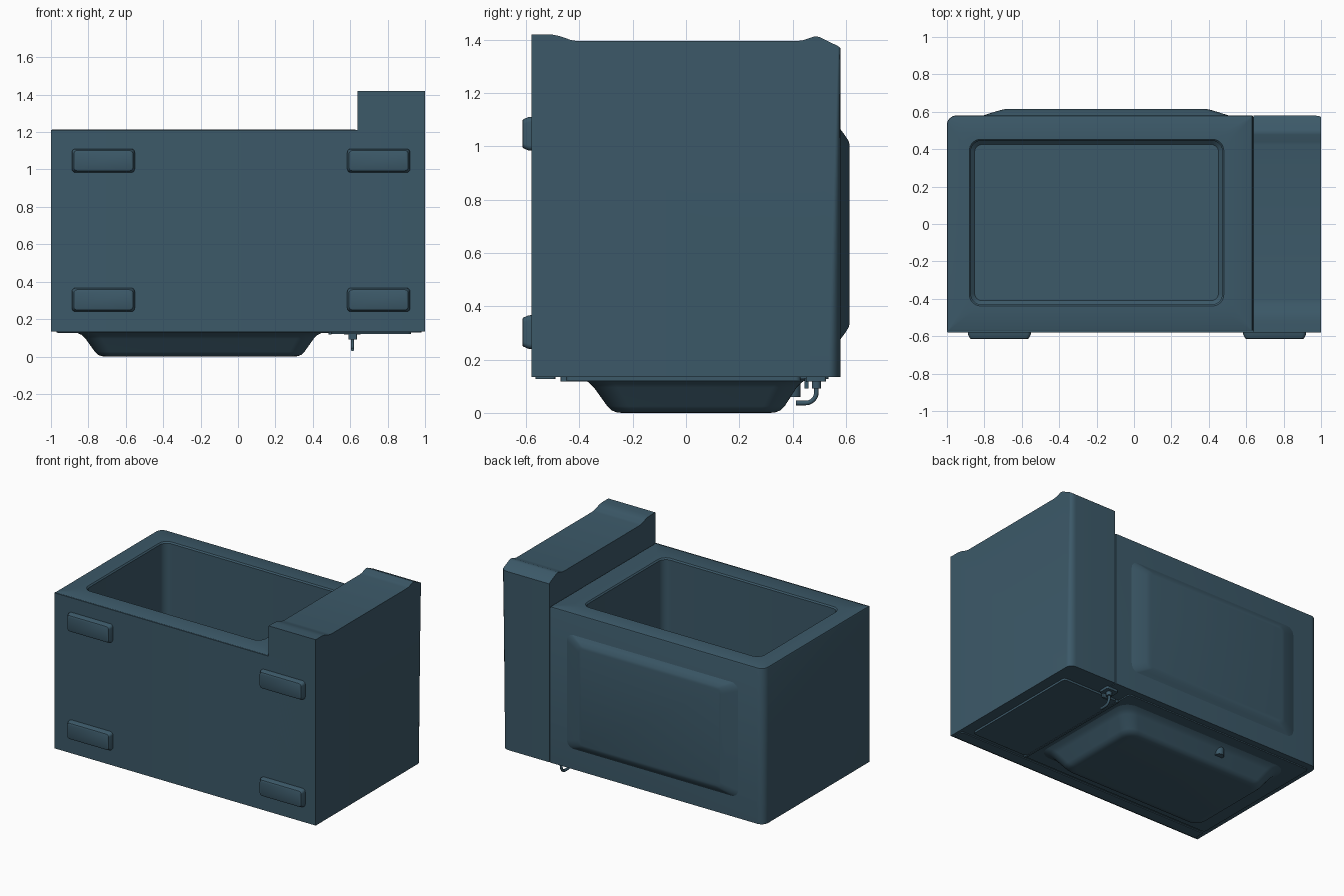
import bpy, bmesh, math

if "Cube" in bpy.data.objects:
    bpy.data.objects.remove(bpy.data.objects["Cube"])

steel = bpy.data.materials.new("blue_grey_enamel")
steel.diffuse_color = (0.045, 0.10, 0.14, 1)
steel.use_nodes = True
steel.node_tree.nodes["Principled BSDF"].inputs["Base Color"].default_value = steel.diffuse_color


def finish(name, bm, angle=35):
    bmesh.ops.recalc_face_normals(bm, faces=bm.faces)
    me = bpy.data.meshes.new(name)
    bm.to_mesh(me)
    bm.free()
    ob = bpy.data.objects.new(name, me)
    bpy.context.collection.objects.link(ob)
    me.materials.append(steel)
    bpy.ops.object.select_all(action='DESELECT')
    ob.select_set(True)
    bpy.context.view_layer.objects.active = ob
    bpy.ops.object.shade_smooth_by_angle(angle=math.radians(angle))
    return ob


def rounded_rect(x0, x1, y0, y1, radii, n=8):
    """Corner order: right-top, left-top, left-bottom, right-bottom."""
    if not isinstance(radii, tuple):
        radii = (radii,) * 4
    corners = [(x1, y1, -1, -1), (x0, y1, 1, -1), (x0, y0, 1, 1), (x1, y0, -1, 1)]
    pts = []
    for k, ((cx, cy, sx, sy), r) in enumerate(zip(corners, radii)):
        for i in range(n + 1):
            a = math.pi / 2 * (k + i / n)
            pts.append((cx + sx * r + r * math.cos(a), cy + sy * r + r * math.sin(a)))
    return pts


def loft(name, levels, place=lambda u, v, h: (u, v, h), angle=35):
    """levels: (u0, u1, v0, v1, corner radius, height); both ends are capped."""
    bm = bmesh.new()
    rings = [[bm.verts.new(place(u, v, h)) for u, v in rounded_rect(*rect)]
             for *rect, h in levels]
    for a, b in zip(rings, rings[1:]):
        for i in range(len(a)):
            j = (i + 1) % len(a)
            bm.faces.new((a[i], a[j], b[j], b[i]))
    bm.faces.new(rings[0])
    bm.faces.new(rings[-1])
    return finish(name, bm, angle)


def box(name, x0, x1, y0, y1, z0, z1, r=0.003):
    return loft(name, [(x0, x1, y0, y1, r, z0), (x0, x1, y0, y1, r, z1)])


# Oven housing with its open cavity
corner = (0.003, 0.05, 0.003, 0.003)
corner_in = (0.003, 0.044, 0.003, 0.003)
loft("oven_housing", [
    (-1, 0.635, -0.575, 0.58, corner, 0.135),
    (-1, 0.635, -0.575, 0.58, corner, 1.203),
    (-0.997, 0.632, -0.572, 0.577, corner_in, 1.211),
    (-0.99, 0.625, -0.565, 0.57, corner_in, 1.214),
    (-0.88, 0.48, -0.438, 0.453, 0.06, 1.214),
    (-0.872, 0.472, -0.430, 0.445, 0.055, 1.205),
    (-0.872, 0.472, -0.430, 0.445, 0.055, 0.18),
    (-0.852, 0.452, -0.410, 0.425, 0.04, 0.16),
])
box("base_sheet", -1, 0.999, -0.579, -0.566, 0.135, 1.21)
box("panel_joint_filler", 0.60, 0.66, -0.57, 0.572, 0.14, 1.2)

# Control panel block: side profile extruded, back corner rounded
profile = [(-0.579, 0.135), (-0.579, 1.42), (-0.52, 1.42), (-0.495, 1.418),
           (-0.47, 1.412), (-0.43, 1.398), (-0.41, 1.395), (0.42, 1.395),
           (0.44, 1.398), (0.478, 1.411), (0.49, 1.412), (0.502, 1.409),
           (0.57, 1.376), (0.58, 1.368), (0.58, 0.135)]
bm = bmesh.new()
left, right = ([bm.verts.new((x, y, z)) for y, z in profile] for x in (0.64, 1.0))
bm.faces.new(left)
bm.faces.new(right)
for i in range(len(profile)):
    j = (i + 1) % len(profile)
    bm.faces.new((left[i], left[j], right[j], right[i]))
edge = [e for e in bm.edges if all(v.co.x > 0.99 and v.co.y > 0.579 for v in e.verts)]
bmesh.ops.bevel(bm, geom=edge, offset=0.045, segments=8, profile=0.5, affect='EDGES')
finish("control_panel", bm, 30)

# Soft raised panel on the +y wall
loft("pressed_wall_panel", [
    (-0.83, 0.53, 0.26, 1.08, 0.06, 0.57),
    (-0.80, 0.50, 0.28, 1.06, 0.05, 0.582),
    (-0.76, 0.46, 0.297, 1.043, 0.045, 0.595),
    (-0.71, 0.41, 0.32, 1.02, 0.04, 0.610),
    (-0.69, 0.39, 0.335, 1.005, 0.035, 0.614),
], place=lambda u, v, h: (u, h, v), angle=40)

# Four feet
for side, cx in (("left", -0.72), ("right", 0.752)):
    for level, cz in (("lower", 0.303), ("upper", 1.047)):
        loft(f"{side}_{level}_foot", [
            (cx - w, cx + w, cz - d, cz + d, r, y) for w, d, r, y in (
                (0.168, 0.064, 0.02, -0.57), (0.168, 0.063, 0.02, -0.59),
                (0.158, 0.054, 0.018, -0.611), (0.152, 0.048, 0.015, -0.614))
        ], place=lambda u, v, h: (u, h, v))

# Rear plates, with a thin gap around each one
box("rear_main_plate", -0.965, 0.485, -0.47, 0.535, 0.127, 0.15, 0.02)
box("rear_side_plate", 0.50, 0.925, -0.45, 0.43, 0.121, 0.15, 0.02)
box("rear_lip", -0.97, 0.98, -0.565, -0.49, 0.128, 0.15, 0.01)
box("rear_divider", 0.485, 0.50, -0.47, 0.43, 0.118, 0.15)

# Deep pressed hump on the rear
loft("rear_hump", [
    (-0.88, 0.47, -0.41, 0.475, 0.09, 0.14),
    (-0.86, 0.45, -0.39, 0.455, 0.09, 0.127),
    (-0.835, 0.425, -0.365, 0.435, 0.09, 0.115),
    (-0.815, 0.405, -0.345, 0.415, 0.09, 0.095),
    (-0.765, 0.355, -0.295, 0.37, 0.08, 0.025),
    (-0.75, 0.34, -0.28, 0.355, 0.075, 0.01),
    (-0.73, 0.32, -0.26, 0.335, 0.07, 0.002),
    (-0.71, 0.30, -0.24, 0.315, 0.06, 0.0),
], angle=50)

# Small round boss on the slope of the hump
boss = rounded_rect(-0.385, -0.325, 0.37, 0.43, 0.03)
bm = bmesh.new()
cap = bm.faces.new([bm.verts.new((x, y, 0.06)) for x, y in boss])
ext = bmesh.ops.extrude_face_region(bm, geom=[cap])
for v in (g for g in ext["geom"] if isinstance(g, bmesh.types.BMVert)):
    v.co.z = 0.12
finish("hump_boss", bm)

# Cord clamp and bent cord stub
box("cord_clamp", 0.568, 0.656, 0.45, 0.525, 0.118, 0.15, 0.008)
box("cord_clamp_tab", 0.59, 0.636, 0.444, 0.46, 0.092, 0.13)
box("cord_bushing", 0.594, 0.63, 0.472, 0.506, 0.092, 0.13, 0.016)
cu = bpy.data.curves.new("power_cord", 'CURVE')
cu.dimensions = '3D'
cu.bevel_depth = 0.009
cu.bevel_resolution = 3
cu.use_fill_caps = True
path = [(0.489, 0.12), (0.489, 0.08)]
path += [(0.449 + 0.04 * math.cos(a), 0.077 - 0.04 * math.sin(a))
         for a in (math.pi / 2 * i / 6 for i in range(7))]
path += [(0.412, 0.037)]
sp = cu.splines.new('POLY')
sp.points.add(len(path) - 1)
for p, (y, z) in zip(sp.points, path):
    p.co = (0.612, y, z, 1)
cu.materials.append(steel)
bpy.context.collection.objects.link(bpy.data.objects.new("power_cord", cu))
